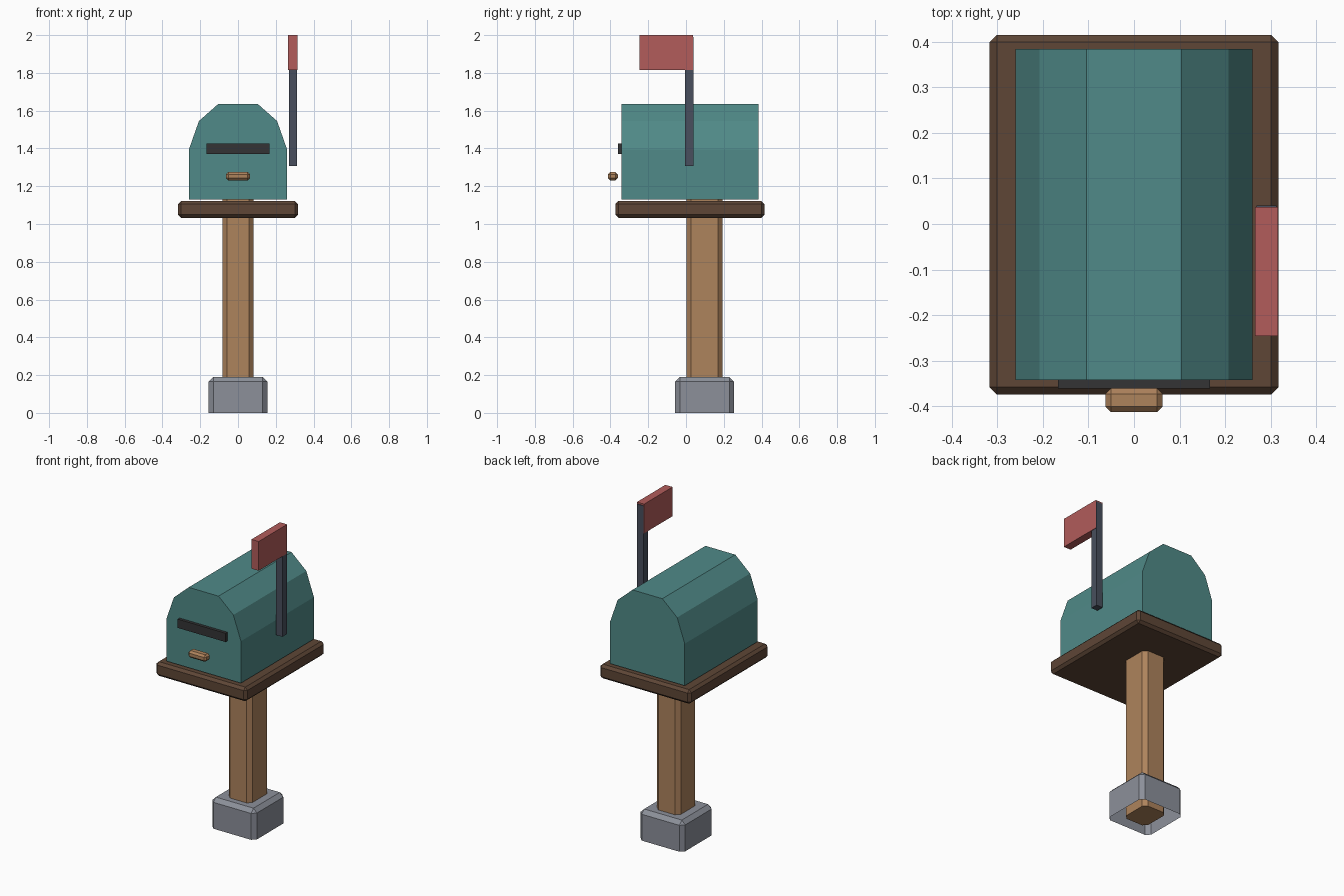
import bpy, bmesh

if "Cube" in bpy.data.objects:
    bpy.data.objects.remove(bpy.data.objects["Cube"])


def material(name, rgb):
    """Flat material from 0-255 sRGB values, stored as linear."""
    lin = [((c / 255 + 0.055) / 1.055) ** 2.4 for c in rgb]
    m = bpy.data.materials.new(name)
    m.diffuse_color = (*lin, 1)
    m.use_nodes = True
    m.node_tree.nodes["Principled BSDF"].inputs["Base Color"].default_value = m.diffuse_color
    return m


TEAL = material("teal paint", (80, 138, 136))
WOOD = material("light wood", (174, 131, 92))
DARK_WOOD = material("dark wood", (94, 70, 54))
STONE = material("grey stone", (140, 144, 154))
BLACK = material("slot black", (52, 52, 53))
STEEL = material("blue grey steel", (72, 79, 93))
RED = material("red paint", (178, 92, 91))


def finish(bm, name, mat):
    bmesh.ops.recalc_face_normals(bm, faces=bm.faces)
    me = bpy.data.meshes.new(name)
    bm.to_mesh(me)
    bm.free()
    me.materials.append(mat)
    ob = bpy.data.objects.new(name, me)
    bpy.context.collection.objects.link(ob)
    return ob


def box(name, mat, x, y, z, bevel=0, edges="all", open_bottom=False):
    """Box from (min, max) ranges; edges: all, vertical, or no_bottom."""
    bm = bmesh.new()
    bmesh.ops.create_cube(bm, size=1)
    for v in bm.verts:
        for i, (lo, hi) in enumerate((x, y, z)):
            v.co[i] = lo if v.co[i] < 0 else hi
    if bevel:
        def chosen(e):
            a, b = (v.co.z for v in e.verts)
            if edges == "vertical":
                return abs(a - b) > 1e-4
            return edges == "all" or max(a, b) > z[0] + 1e-4
        bmesh.ops.bevel(bm, geom=[e for e in bm.edges if chosen(e)], offset=bevel,
                        segments=1, profile=0.5, affect='EDGES')
    bmesh.ops.recalc_face_normals(bm, faces=bm.faces)
    if open_bottom:
        low = [f for f in bm.faces if all(v.co.z < z[0] + 1e-4 for v in f.verts)]
        bmesh.ops.delete(bm, geom=low, context='FACES_ONLY')
    return finish(bm, name, mat)


# Footing, post and shelf
box("stone_footing", STONE, (-.155, .155), (-.057, .253), (0, .19), .024,
    "no_bottom", open_bottom=True)
box("post", WOOD, (-.082, .082), (.003, .193), (.01, 1.14), .024, "vertical")
box("shelf", DARK_WOOD, (-.317, .317), (-.374, .415), (1.033, 1.122), .016)

# Mailbox body: faceted arch extruded along y
half = [(.26, 1.13), (.26, 1.394), (.207, 1.545), (.104, 1.636)]
profile = half + [(-px, pz) for px, pz in reversed(half)]
bm = bmesh.new()
face = bm.faces.new([bm.verts.new((px, -.342, pz)) for px, pz in profile])
ext = bmesh.ops.extrude_face_region(bm, geom=[face], use_keep_orig=True)
for v in ext["geom"]:
    if isinstance(v, bmesh.types.BMVert):
        v.co.y = .384
finish(bm, "mailbox_body", TEAL)

# Front details
box("letter_slot", BLACK, (-.167, .167), (-.361, -.335), (1.371, 1.426))
box("door_handle", WOOD, (-.063, .063), (-.413, -.361), (1.231, 1.275), .012)

# Signal flag on its pole
box("flag_pole", STEEL, (.269, .313), (-.005, .041), (1.307, 1.99))
box("flag", RED, (.266, .316), (-.246, .037), (1.816, 2.0))
